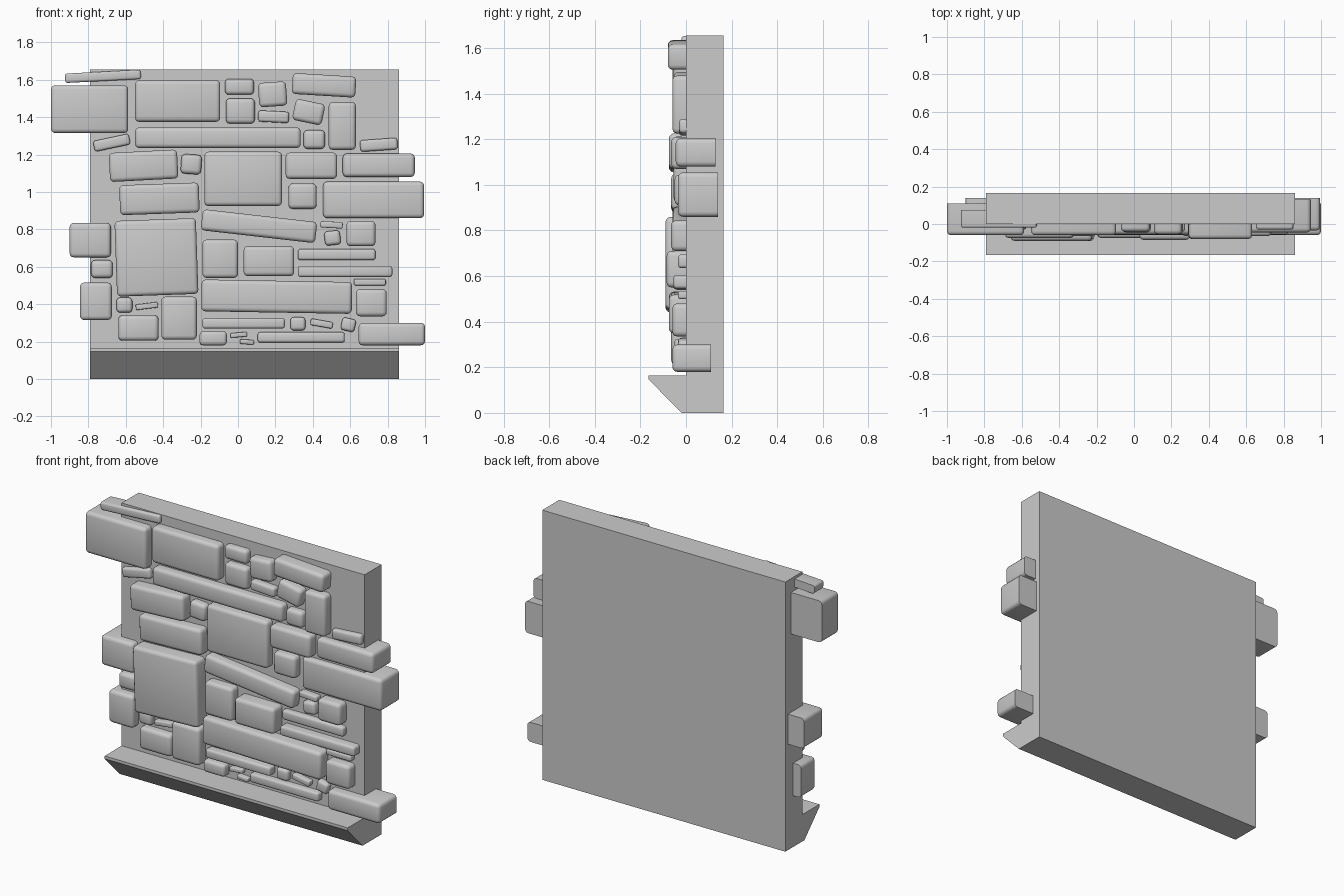
import bpy, bmesh
from math import radians
from mathutils import Matrix


def finish(name, bm):
    bmesh.ops.recalc_face_normals(bm, faces=bm.faces[:])
    mesh = bpy.data.meshes.new(name)
    bm.to_mesh(mesh)
    bm.free()
    ob = bpy.data.objects.new(name, mesh)
    bpy.context.collection.objects.link(ob)
    return ob


def extrude_profile(name, profile, x0, x1):
    """Extrude a (y, z) outline along x."""
    bm = bmesh.new()
    face = bm.faces.new([bm.verts.new((x0, y, z)) for y, z in profile])
    new = bmesh.ops.extrude_face_region(bm, geom=[face])["geom"]
    bmesh.ops.translate(bm, vec=(x1 - x0, 0, 0),
                        verts=[v for v in new if isinstance(v, bmesh.types.BMVert)])
    return finish(name, bm)


def stone(name, cx, cz, w, h, front, back, deg=0):
    """Block with rounded front and sides; its back face stays sharp."""
    bm = bmesh.new()
    bmesh.ops.create_cube(bm, size=1)
    bmesh.ops.scale(bm, vec=(w, back - front, h), verts=bm.verts[:])
    edges = [e for e in bm.edges if not all(v.co.y > 0 for v in e.verts)]
    r = min(0.022, 0.24 * min(w, h))
    bmesh.ops.bevel(bm, geom=edges, offset=r, segments=3, profile=0.5,
                    affect='EDGES', clamp_overlap=True)
    bm.transform(Matrix.Translation((cx, (front + back) / 2, cz))
                 @ Matrix.Rotation(radians(-deg), 4, 'Y'))
    ob = finish(name, bm)
    ob.data.shade_smooth()
    bpy.context.view_layer.objects.active = ob
    ob.select_set(True)
    bpy.ops.object.shade_smooth_by_angle(angle=radians(35))
    ob.select_set(False)


# Backing slab and sloped ledge along the foot
extrude_profile("wall_slab", [(0, 0), (0.165, 0), (0.165, 1.655), (0, 1.655)], -0.79, 0.86)
extrude_profile("foot_ledge", [(0.01, 0), (-0.02, 0), (-0.165, 0.148),
                               (-0.165, 0.165), (0.01, 0.165)], -0.79, 0.86)

# Stones overhanging the sides: x0, x1, z0, z1, front y, back y
overhanging = [
    (-1.0, -0.587, 1.315, 1.57, -0.06, 0.11),
    (0.56, 0.945, 1.08, 1.205, -0.045, 0.13),
    (0.455, 0.995, 0.86, 1.055, -0.035, 0.14),
    (0.645, 1.0, 0.18, 0.30, -0.06, 0.11),
    (-0.90, -0.68, 0.65, 0.835, -0.05, 0.14),
    (-0.845, -0.675, 0.315, 0.515, -0.055, 0.09),
    (-0.785, -0.67, 0.54, 0.635, -0.045, 0.05),
]
for i, (x0, x1, z0, z1, f, b) in enumerate(overhanging):
    stone(f"overhanging_stone_{i}", (x0 + x1) / 2, (z0 + z1) / 2, x1 - x0, z1 - z0, f, b)
stone("top_slat_stone", -0.722, 1.618, 0.405, 0.05, -0.02, 0.075, 3)

# Level stones: x0, x1, z0, z1, projection
level = [
    (-0.55, -0.095, 1.375, 1.597, 0.06),
    (-0.07, 0.085, 1.52, 1.605, 0.04),
    (-0.065, 0.09, 1.365, 1.50, 0.045),
    (0.485, 0.63, 1.225, 1.48, 0.06),
    (-0.55, 0.335, 1.235, 1.345, 0.055),
    (0.35, 0.465, 1.23, 1.33, 0.045),
    (-0.18, 0.235, 0.925, 1.215, 0.055),
    (0.255, 0.53, 1.07, 1.21, 0.065),
    (0.27, 0.42, 0.91, 1.045, 0.05),
    (0.58, 0.735, 0.71, 0.845, 0.065),
    (-0.19, 0.0, 0.54, 0.745, 0.06),
    (0.03, 0.30, 0.55, 0.71, 0.085),
    (0.32, 0.735, 0.635, 0.695, 0.035),
    (0.32, 0.825, 0.545, 0.605, 0.055),
    (-0.65, -0.565, 0.355, 0.435, 0.04),
    (-0.64, -0.425, 0.205, 0.34, 0.05),
    (-0.41, -0.22, 0.21, 0.44, 0.065),
    (-0.19, 0.25, 0.27, 0.325, 0.05),
    (0.28, 0.36, 0.26, 0.33, 0.035),
    (-0.205, -0.06, 0.18, 0.255, 0.05),
    (0.105, 0.57, 0.195, 0.25, 0.04),
    (0.62, 0.79, 0.50, 0.535, 0.035),
    (0.63, 0.795, 0.335, 0.48, 0.06),
]
for i, (x0, x1, z0, z1, d) in enumerate(level):
    stone(f"level_stone_{i}", (x0 + x1) / 2, (z0 + z1) / 2, x1 - x0, z1 - z0, -d, 0.04)

# Tilted stones: centre x, centre z, width, height, projection, tilt in degrees
tilted = [
    (0.185, 1.522, 0.15, 0.13, 0.055, 4),
    (0.19, 1.402, 0.165, 0.06, 0.04, -3),
    (0.46, 1.57, 0.34, 0.112, 0.08, -3.5),
    (0.378, 1.427, 0.16, 0.115, 0.055, -12),
    (-0.675, 1.263, 0.195, 0.058, 0.03, 12),
    (0.753, 1.252, 0.20, 0.062, 0.03, 4),
    (-0.505, 1.14, 0.365, 0.155, 0.075, 3),
    (-0.25, 1.148, 0.11, 0.105, 0.045, -4),
    (-0.42, 0.963, 0.425, 0.16, 0.065, 2),
    (0.112, 0.817, 0.615, 0.113, 0.06, -6.5),
    (0.50, 0.824, 0.12, 0.034, 0.04, -3),
    (0.505, 0.754, 0.085, 0.076, 0.04, 6),
    (-0.436, 0.65, 0.435, 0.405, 0.09, 2),
    (0.207, 0.44, 0.805, 0.17, 0.075, -1),
    (-0.487, 0.39, 0.12, 0.03, 0.035, 7),
    (0.447, 0.296, 0.12, 0.035, 0.035, -10),
    (0.59, 0.29, 0.075, 0.068, 0.035, -13),
    (0.004, 0.236, 0.09, 0.025, 0.03, 5),
    (0.048, 0.198, 0.075, 0.025, 0.03, -4),
]
for i, (x, z, w, h, d, deg) in enumerate(tilted):
    stone(f"tilted_stone_{i}", x, z, w, h, -d, 0.04, deg)
